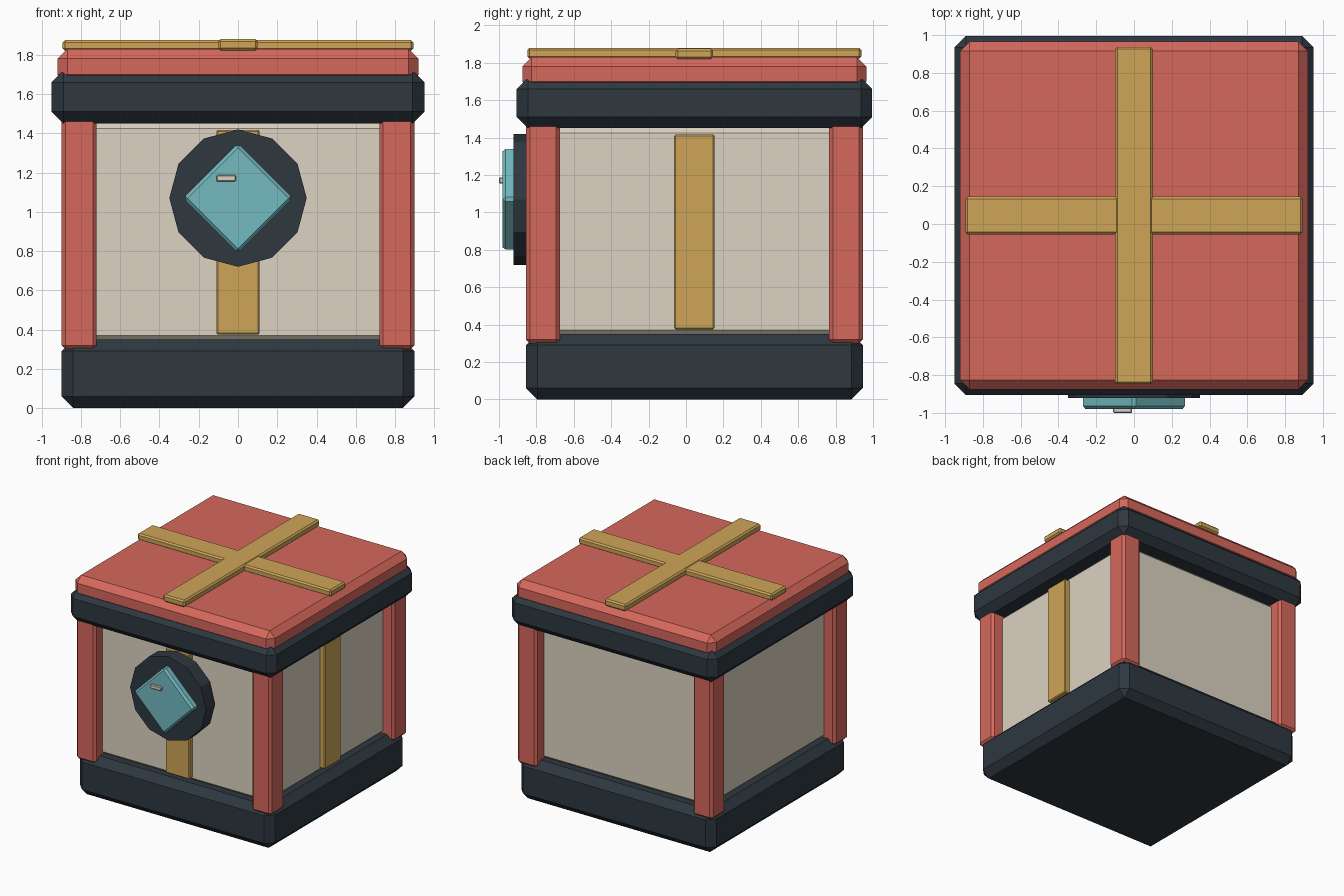
import bpy
import math

if "Cube" in bpy.data.objects:
    bpy.data.objects.remove(bpy.data.objects["Cube"])

CY = 0.045   # depth centre of the box body


def material(name, rgb):
    m = bpy.data.materials.new(name)
    m.diffuse_color = tuple(((c / 255 + 0.055) / 1.055) ** 2.4 for c in rgb) + (1.0,)
    m.use_nodes = True
    m.node_tree.nodes["Principled BSDF"].inputs["Base Color"].default_value = m.diffuse_color
    return m


RED = material("red", (214, 104, 92))
DARK = material("dark", (46, 56, 64))
CREAM = material("cream", (220, 211, 194))
GOLD = material("gold", (206, 165, 88))
TEAL = material("teal", (115, 186, 192))


def finish(ob, name, mat, bevel):
    ob.name = name
    ob.data.materials.append(mat)
    if bevel:
        b = ob.modifiers.new("bevel", "BEVEL")
        b.width = bevel
        b.segments = 1
        b.limit_method = "ANGLE"
    return ob


def box(name, x, y, z, mat, bevel):
    """Bevelled box from (min, max) pairs."""
    bpy.ops.mesh.primitive_cube_add(size=1, location=[(a + b) / 2 for a, b in (x, y, z)])
    ob = bpy.context.object
    ob.scale = [b - a for a, b in (x, y, z)]
    bpy.ops.object.transform_apply(location=False, rotation=False, scale=True)
    return finish(ob, name, mat, bevel)


def square(name, half, z, mat, bevel):
    return box(name, (-half, half), (CY - half, CY + half), z, mat, bevel)


def disc(name, sides, radius, y, z, mat, bevel):
    """Prism facing the front, with a corner pointing up."""
    bpy.ops.mesh.primitive_cylinder_add(
        vertices=sides, radius=radius, depth=y[1] - y[0],
        location=(0, sum(y) / 2, z), rotation=(math.pi / 2, 0, 0))
    return finish(bpy.context.object, name, mat, bevel)


# Stacked body
square("base", 0.90, (0, 0.35), DARK, 0.06)
square("wall_panels", 0.80, (0.345, 1.45), CREAM, 0.025)
square("upper_band", 0.95, (1.45, 1.72), DARK, 0.06)
square("lid", 0.92, (1.65, 1.83), RED, 0.05)

# Corner posts
for sx, xn in ((-1, "left"), (1, "right")):
    for sy, yn in ((-1, "front"), (1, "back")):
        cx, cy = sx * 0.81, CY + sy * 0.81
        box(f"post_{yn}_{xn}", (cx - 0.09, cx + 0.09), (cy - 0.09, cy + 0.09),
            (0.30, 1.50), RED, 0.02)

# Ribbons on the lid, front and right side
box("lid_ribbon_long", (-0.10, 0.10), (CY - 0.893, CY + 0.893), (1.822, 1.88), GOLD, 0.012)
box("lid_ribbon_cross", (-0.893, 0.893), (CY - 0.10, CY + 0.10), (1.82, 1.876), GOLD, 0.012)
box("front_ribbon", (-0.11, 0.11), (-0.80, -0.74), (0.375, 1.417), GOLD, 0.008)
box("side_ribbon", (0.785, 0.845), (CY - 0.108, CY + 0.108), (0.375, 1.417), GOLD, 0.008)

# Round badge with a diamond gem and a small highlight
disc("badge_disc", 12, 0.35, (-0.922, -0.80), 1.07, DARK, 0)
disc("badge_gem", 4, 0.28, (-0.98, -0.90), 1.07, TEAL, 0.016)
box("gem_highlight", (-0.11, -0.01), (-1.0, -0.97), (1.155, 1.187), CREAM, 0.005)
